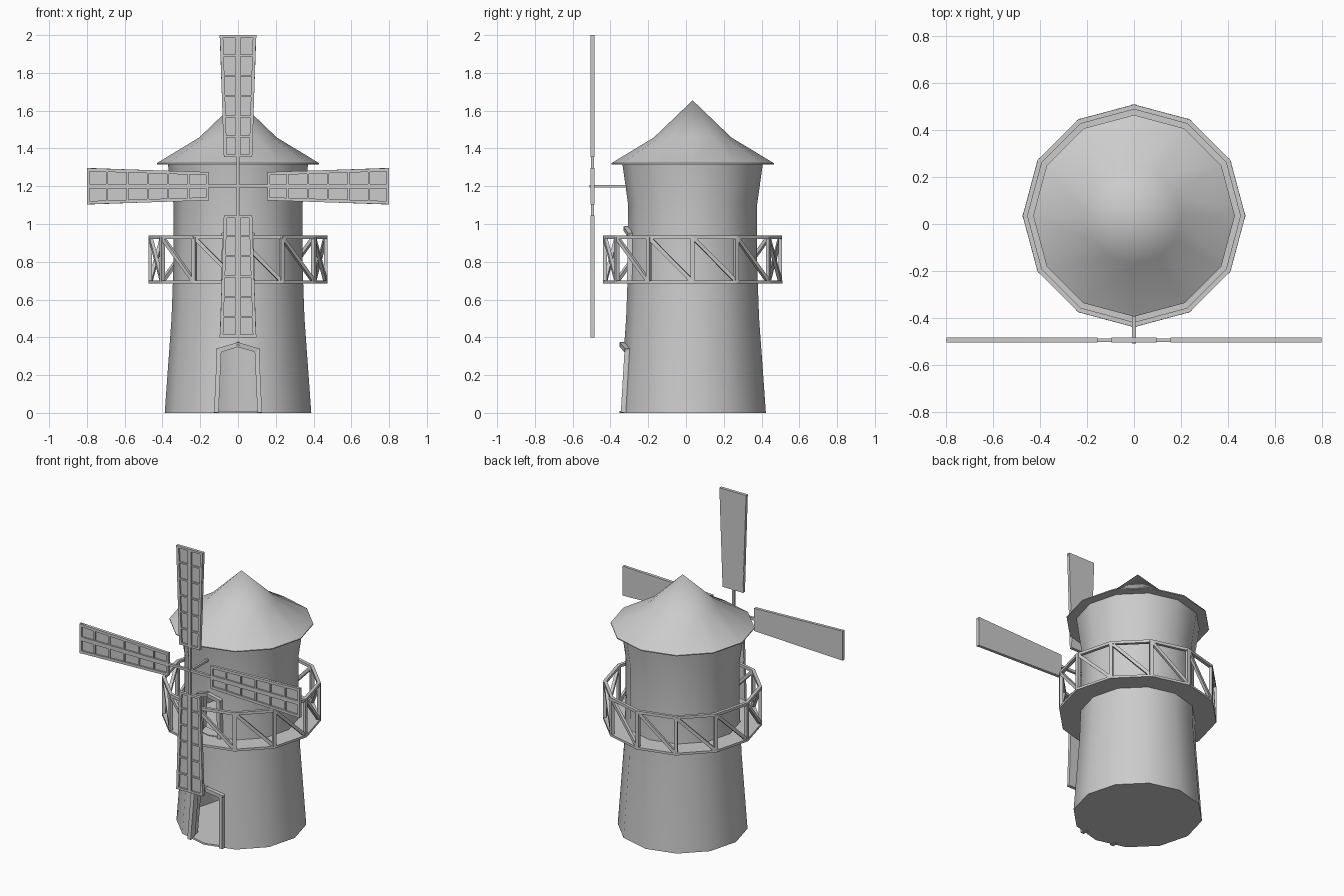
import bpy, bmesh, math
from mathutils import Vector

if "Cube" in bpy.data.objects:
    bpy.data.objects.remove(bpy.data.objects["Cube"])

CY = 0.035          # tower axis in y
SIDES = 12
HUB = Vector((0, -0.496, 1.2))
TOWER = [(0.388, 0), (0.352, 0.5), (0.341, 0.8), (0.341, 1.1), (0.372, 1.32)]

grey = bpy.data.materials.new("plain grey")
grey.diffuse_color = (0.6, 0.6, 0.6, 1)
grey.use_nodes = True
grey.node_tree.nodes["Principled BSDF"].inputs["Base Color"].default_value = grey.diffuse_color


def finish(name, bm):
    bmesh.ops.recalc_face_normals(bm, faces=bm.faces)
    me = bpy.data.meshes.new(name)
    bm.to_mesh(me)
    bm.free()
    me.materials.append(grey)
    ob = bpy.data.objects.new(name, me)
    bpy.context.collection.objects.link(ob)
    return ob


def ring_point(i, r, z):
    a = math.tau * i / SIDES
    return Vector((r * math.cos(a), CY + r * math.sin(a), z))


def lathe(name, profile):
    bm = bmesh.new()
    rings = []
    for r, z in profile:
        if r == 0:
            rings.append([bm.verts.new((0, CY, z))] * SIDES)
        else:
            rings.append([bm.verts.new(ring_point(i, r, z)) for i in range(SIDES)])
    for a, b in zip(rings, rings[1:]):
        for i in range(SIDES):
            j = (i + 1) % SIDES
            bm.faces.new(list(dict.fromkeys((a[i], a[j], b[j], b[i]))))
    return finish(name, bm)


def beam(bm, p, q, w, d, n=(0, -1, 0), ext=0.0):
    """Box from p to q, w wide across, d deep along n."""
    p, q, n = Vector(p), Vector(q), Vector(n)
    t = (q - p).normalized()
    p, q = p - t * ext, q + t * ext
    s = t.cross(n).normalized() * w / 2
    u = s.cross(t).normalized() * d / 2
    a, b = [[bm.verts.new(c + o) for o in (s + u, u - s, -s - u, s - u)] for c in (p, q)]
    bm.faces.new(a)
    bm.faces.new(b[::-1])
    for i in range(4):
        j = (i + 1) % 4
        bm.faces.new((a[i], b[i], b[j], a[j]))


def smooth(ob):
    bpy.ops.object.select_all(action='DESELECT')
    ob.select_set(True)
    bpy.context.view_layer.objects.active = ob
    bpy.ops.object.shade_smooth_by_angle(angle=math.radians(40))


def tower_y(x, z):
    """Front surface of the tower at x, z."""
    for (r0, z0), (r1, z1) in zip(TOWER, TOWER[1:]):
        if z0 <= z <= z1:
            r = r0 + (r1 - r0) * (z - z0) / (z1 - z0)
            return CY - r + abs(x) * math.tan(math.pi / SIDES)


# Hollow tower
inner = [(r - 0.07, z) for r, z in reversed(TOWER)]
inner[-1] = (inner[-1][0], 0.01)
tower = lathe("tower", [(0, 0)] + TOWER + inner + [(0, 0.01)])

# Doorways: cut opening and pointed frame (half width bottom, top, heights)
for name, wb, wt, z0, z1, zp in (("lower_door", 0.115, 0.1, 0, 0.332, 0.361),
                                 ("upper_door", 0.078, 0.072, 0.695, 0.945, 0.975)):
    outline = [(-wb, z0), (-wt, z1), (0, zp), (wt, z1), (wb, z0)]
    bm = bmesh.new()
    cut = [(x, z if z > z0 else z + 0.01) for x, z in outline]
    f = bm.faces.new([bm.verts.new((x, -0.6, z)) for x, z in cut])
    ext = bmesh.ops.extrude_face_region(bm, geom=[f])["geom"]
    bmesh.ops.translate(bm, vec=(0, 0.5, 0),
                        verts=[v for v in ext if isinstance(v, bmesh.types.BMVert)])
    cutter = finish(name + "_cutter", bm)
    cutter.hide_render = True
    mod = tower.modifiers.new(name, 'BOOLEAN')
    mod.operation, mod.solver, mod.object = 'DIFFERENCE', 'EXACT', cutter
    bpy.context.view_layer.objects.active = tower
    bpy.ops.object.modifier_apply(modifier=mod.name)
    bpy.data.objects.remove(cutter)

    bm = bmesh.new()
    pts = [Vector((x, tower_y(x, z), z)) for x, z in outline]
    for k, (p, q) in enumerate(zip(pts, pts[1:])):
        beam(bm, p, q, 0.024, 0.046, ext=0.01 if k in (1, 2) else 0)
    finish(name + "_frame", bm)
smooth(tower)

# Roof cap
smooth(lathe("roof", [(0, 1.316), (0.43, 1.316), (0.43, 1.322), (0.205, 1.458), (0, 1.655)]))

# Gallery floor and braced railing
lathe("gallery_floor", [(0, 0.685), (0.475, 0.685), (0.475, 0.7), (0, 0.7)])
bm = bmesh.new()
R = 0.464
for i in range(SIDES):
    out = (ring_point(i + 0.5, 1, 0) - Vector((0, CY, 0)))
    corner = (ring_point(i, 1, 0) - Vector((0, CY, 0)))
    lo, hi = 0.695, 0.93
    beam(bm, ring_point(i, R, hi), ring_point(i + 1, R, hi), 0.018, 0.02, out, 0.003)
    beam(bm, ring_point(i, R, lo), ring_point(i, R, hi), 0.022, 0.02, corner)
    beam(bm, ring_point(i, R, hi), ring_point(i + 1, R, lo), 0.02, 0.018, out)
finish("gallery_railing", bm)

# Four lattice sails: backing panel, border, spar and six rows of slats
R0, R1, W0, W1, ROWS = 0.155, 0.8, 0.074, 0.097, 6
for k, name in enumerate(("right", "upper", "left", "lower")):
    a = k * math.pi / 2
    along = Vector((math.cos(a), 0, math.sin(a)))
    side = Vector((-math.sin(a), 0, math.cos(a)))

    def at(r, s, y=0.0):
        """Point at radius r, side fraction s of the sail half width."""
        w = W0 + (W1 - W0) * (r - R0) / (R1 - R0)
        return HUB + along * r + side * (w * s) + Vector((0, y, 0))

    bm = bmesh.new()
    a4, b4 = [[bm.verts.new(at(r, s, y)) for r, s in ((R0, -1), (R1, -1), (R1, 1), (R0, 1))]
              for y in (0.002, 0.011)]
    bm.faces.new(a4)
    bm.faces.new(b4[::-1])
    for i in range(4):
        bm.faces.new((a4[i], b4[i], b4[(i + 1) % 4], a4[(i + 1) % 4]))
    for s in (-0.9, 0.9):
        beam(bm, at(R0, s), at(R1, s), 0.017, 0.018)
    beam(bm, at(R0, 0), at(R1, 0), 0.026, 0.018)
    for r in (R0 + 0.007, R1 - 0.007):
        beam(bm, at(r, -1), at(r, 1), 0.014, 0.018)
    for i in range(1, ROWS):
        r = R0 + (R1 - R0) * i / ROWS
        beam(bm, at(r, -0.9), at(r, 0.9), 0.01, 0.014)
    beam(bm, HUB, HUB + along * (R0 + 0.01), 0.016, 0.016)
    finish(name + "_sail", bm)

# Axle
bm = bmesh.new()
beam(bm, (0, -0.51, 1.2), (0, -0.25, 1.2), 0.015, 0.015, (0, 0, 1))
finish("axle", bm)
